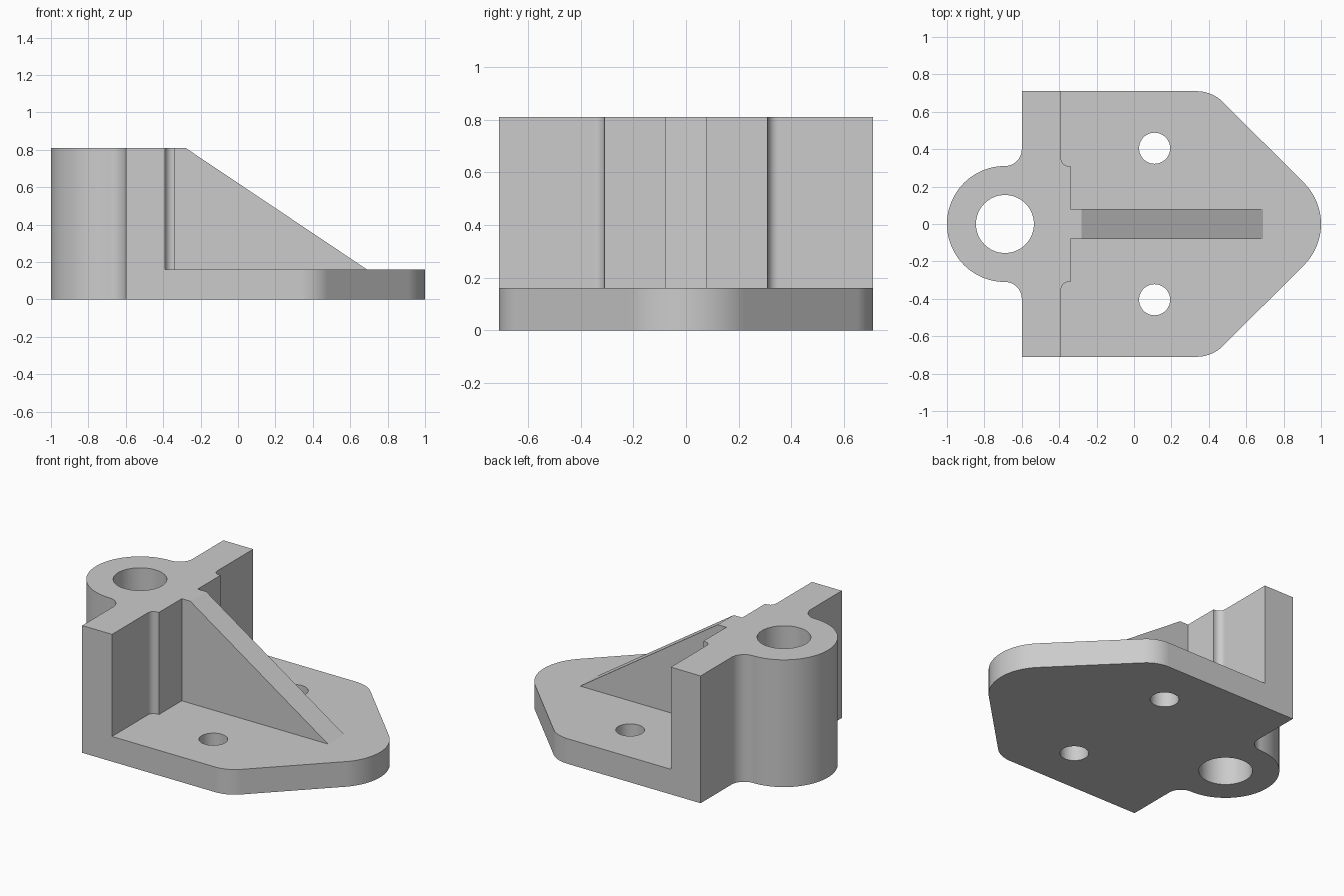
import bpy
import bmesh
from math import cos, sin, radians

if "Cube" in bpy.data.objects:
    bpy.data.objects.remove(bpy.data.objects["Cube"], do_unlink=True)

HEIGHT, PLATE, BACK, SIDE = 0.81, 0.16, -0.6, 0.71
BOSS_X, BOSS_R = -0.69, 0.31

grey = bpy.data.materials.new("plain_grey")
grey.use_nodes = True
grey.diffuse_color = (0.6, 0.6, 0.6, 1)
grey.node_tree.nodes["Principled BSDF"].inputs["Base Color"].default_value = grey.diffuse_color


def arc(cx, cy, r, start, end, steps=16):
    angles = [radians(start + (end - start) * i / steps) for i in range(steps + 1)]
    return [(cx + r * cos(a), cy + r * sin(a)) for a in angles]


def mirrored(half):
    """Close a half outline by reflecting it across y = 0."""
    return half + [(x, -y) for x, y in reversed(half) if abs(y) > 1e-5]


def prism(name, points, offset):
    """Extrude a closed outline of 3D points along an offset."""
    bm = bmesh.new()
    face = bm.faces.new([bm.verts.new(p) for p in points])
    top = bmesh.ops.extrude_face_region(bm, geom=[face])["geom"]
    bmesh.ops.translate(bm, vec=offset, verts=[v for v in top if isinstance(v, bmesh.types.BMVert)])
    bmesh.ops.recalc_face_normals(bm, faces=bm.faces[:])
    mesh = bpy.data.meshes.new(name)
    bm.to_mesh(mesh)
    bm.free()
    mesh.materials.append(grey)
    obj = bpy.data.objects.new(name, mesh)
    bpy.context.collection.objects.link(obj)
    return obj


def upright(name, outline, bottom, top):
    return prism(name, [(x, y, bottom) for x, y in outline], (0, 0, top - bottom))


def combine(target, other, operation):
    mod = target.modifiers.new(operation, "BOOLEAN")
    mod.operation, mod.solver, mod.object = operation, "EXACT", other
    bpy.context.view_layer.objects.active = target
    bpy.ops.object.modifier_apply(modifier=mod.name)
    bpy.data.objects.remove(other, do_unlink=True)


# Rounded boss with fillets running into the back of the wall
boss_edge = arc(BOSS_X, 0, BOSS_R, 180, 90, 32) + arc(BOSS_X, 0.4, 0.09, -90, 0)[1:]

# Base plate with a tapered, rounded nose
plate_half = (boss_edge + [(BACK, SIDE)]
              + arc(0.335, 0.51, 0.2, 90, 45, 12) + arc(0.69, 0, 0.31, 45, 0, 20))
bracket = upright("bracket", mirrored(plate_half), 0, PLATE)

# Upright wall with a raised, filleted pad on its inner face
wall_half = (boss_edge + [(BACK, SIDE), (-0.39, SIDE)]
             + arc(-0.35, 0.35, 0.04, 180, 270, 10) + [(-0.34, 0.31)])
combine(bracket, upright("wall", mirrored(wall_half), 0, HEIGHT), "UNION")

# Triangular rib bracing the wall
rib_side = [(-0.4, 0.1), (0.69, 0.1), (0.69, PLATE), (-0.28, HEIGHT), (-0.4, HEIGHT)]
rib = prism("rib", [(x, -0.08, z) for x, z in rib_side], (0, 0.16, 0))
combine(bracket, rib, "UNION")

# Boss bore and the two bolt holes
for x, y, r in [(BOSS_X, 0, 0.155), (0.11, 0.405, 0.083), (0.11, -0.405, 0.083)]:
    cutter = upright("hole_cutter", arc(x, y, r, 0, 360, 64)[:-1], -0.1, HEIGHT + 0.1)
    cutter.hide_render = True
    combine(bracket, cutter, "DIFFERENCE")

# Smooth curved walls, crisp edges
bpy.ops.object.select_all(action="DESELECT")
bracket.select_set(True)
bpy.context.view_layer.objects.active = bracket
bpy.ops.object.shade_smooth_by_angle(angle=radians(30))
normals = bracket.modifiers.new("even_normals", "WEIGHTED_NORMAL")
normals.keep_sharp = True
